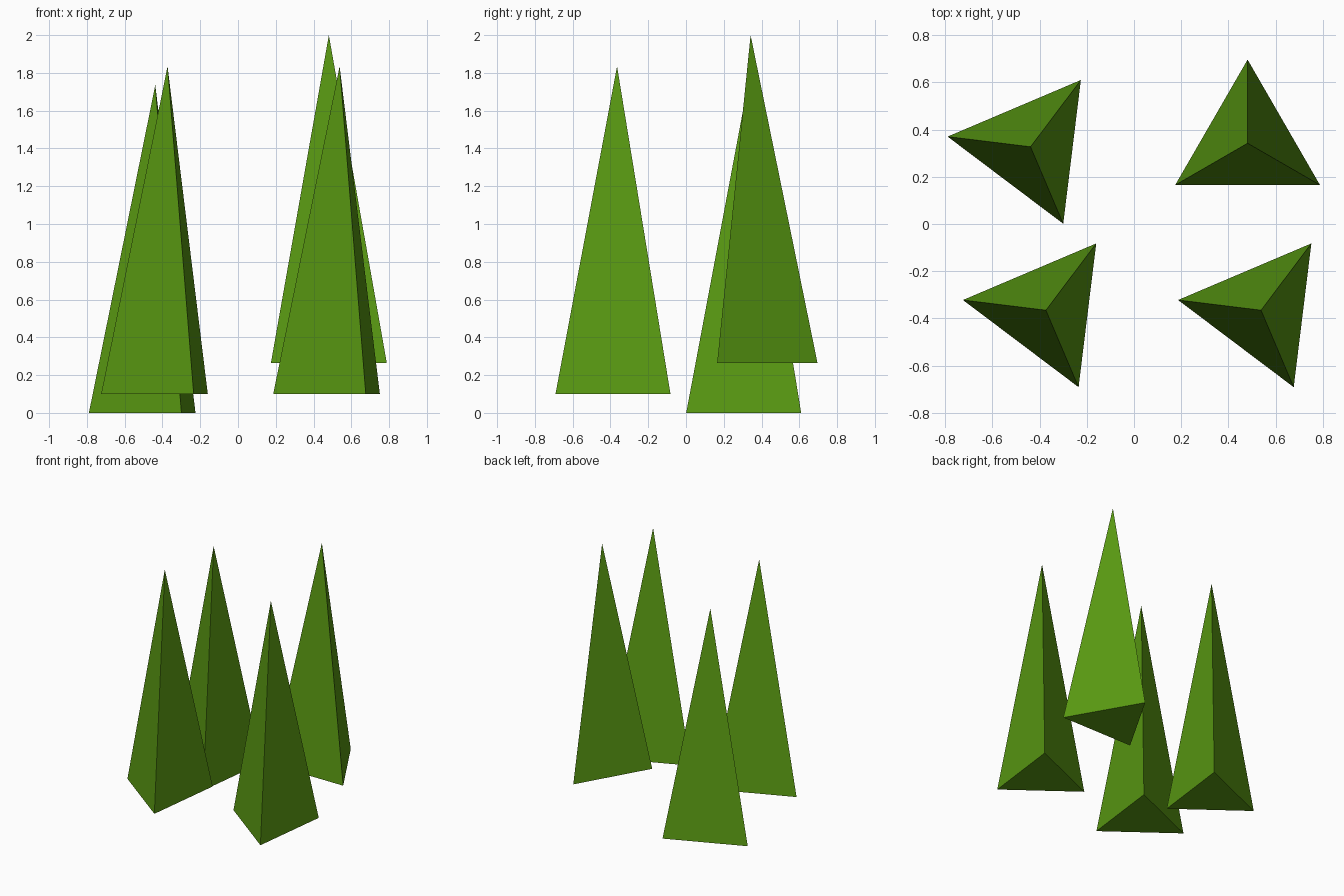
import bpy
from math import radians

if "Cube" in bpy.data.objects:
    bpy.data.objects.remove(bpy.data.objects["Cube"])

HEIGHT = 1.735
RADIUS = 0.354

leaf = bpy.data.materials.new("leaf_green")
leaf.diffuse_color = (0.1, 0.32, 0.006, 1)
leaf.use_nodes = True
leaf.node_tree.nodes["Principled BSDF"].inputs["Base Color"].default_value = leaf.diffuse_color


def tree(name, x, y, base_z, turn):
    """Three-sided pointed tree; with no turn one corner faces the back (+y)."""
    bpy.ops.mesh.primitive_cone_add(
        vertices=3, radius1=RADIUS, radius2=0, depth=HEIGHT,
        location=(x, y, base_z + HEIGHT / 2), rotation=(0, 0, radians(turn)))
    obj = bpy.context.object
    obj.name = name
    obj.data.materials.append(leaf)


# Four trees at slightly different heights
tree("tree_back_left", -0.438, 0.327, 0.0, 83)
tree("tree_back_right", 0.481, 0.342, 0.265, 0)
tree("tree_front_left", -0.373, -0.365, 0.1, 83)
tree("tree_front_right", 0.538, -0.365, 0.1, 83)
